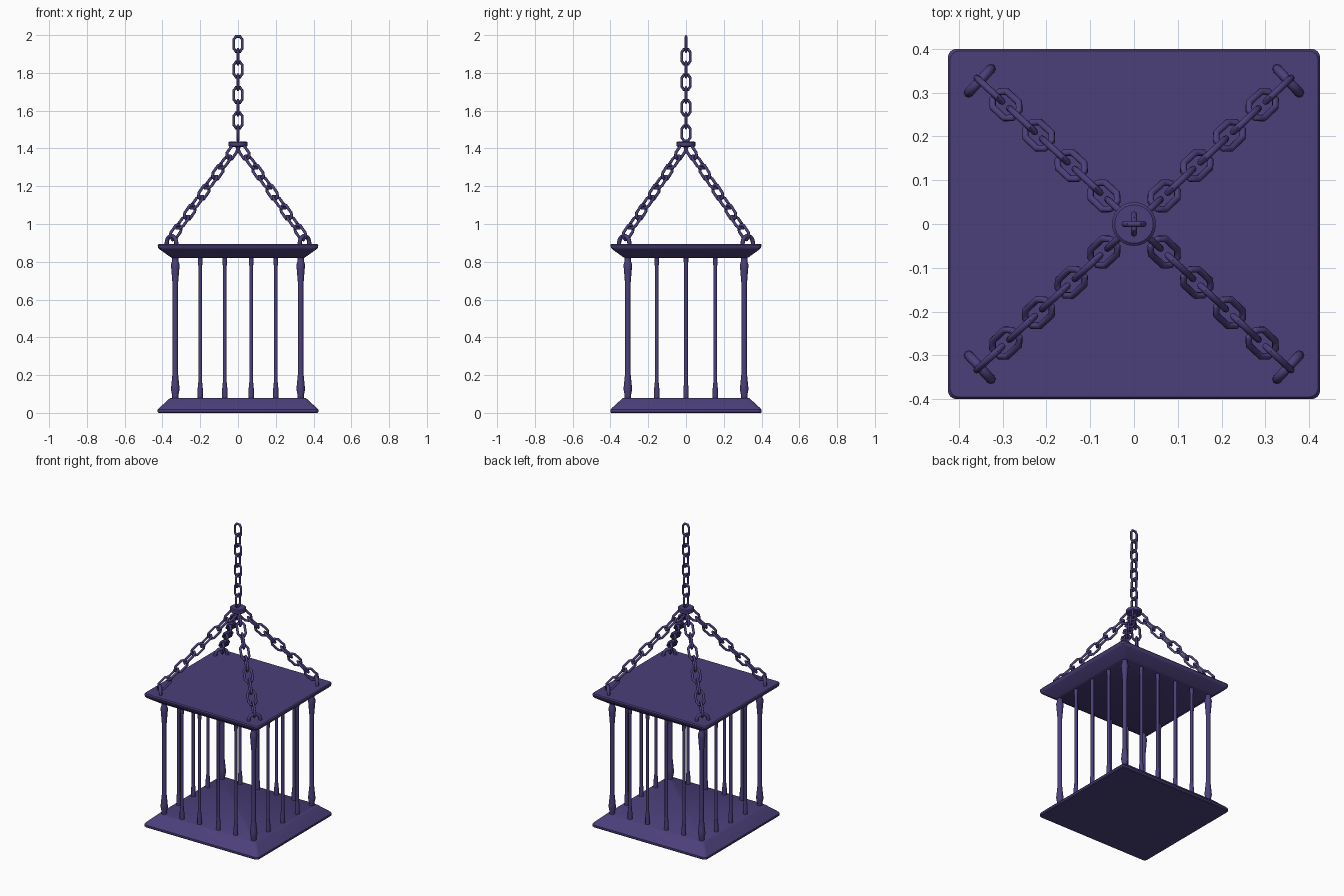
import bpy, bmesh, math
from mathutils import Vector, Matrix

cube = bpy.data.objects.get("Cube")
if cube:
    bpy.data.objects.remove(cube, do_unlink=True)

iron = bpy.data.materials.new("purple_iron")
iron.use_nodes = True
COLOUR = (0.072, 0.05, 0.195, 1)
iron.diffuse_color = COLOUR
iron.node_tree.nodes["Principled BSDF"].inputs["Base Color"].default_value = COLOUR


def finish(name, bm, angle=35):
    bmesh.ops.recalc_face_normals(bm, faces=bm.faces)
    mesh = bpy.data.meshes.new(name)
    bm.to_mesh(mesh)
    bm.free()
    obj = bpy.data.objects.new(name, mesh)
    bpy.context.collection.objects.link(obj)
    mesh.materials.append(iron)
    bpy.ops.object.select_all(action='DESELECT')
    obj.select_set(True)
    bpy.context.view_layer.objects.active = obj
    bpy.ops.object.shade_smooth_by_angle(angle=math.radians(angle))
    return obj


def loft(bm, rings, closed=False):
    """Skin a list of point rings, capping the ends unless closed."""
    rings = [[bm.verts.new(p) for p in ring] for ring in rings]
    n = len(rings[0])
    pairs = list(zip(rings, rings[1:]))
    if closed:
        pairs.append((rings[-1], rings[0]))
    else:
        bm.faces.new(rings[0])
        bm.faces.new(rings[-1])
    for a, b in pairs:
        for i in range(n):
            j = (i + 1) % n
            bm.faces.new((a[i], a[j], b[j], b[i]))


def lathe(bm, profile, x=0, y=0, sides=12):
    turns = [math.tau * i / sides for i in range(sides)]
    loft(bm, [[(x + r * math.cos(t), y + r * math.sin(t), z) for t in turns]
              for r, z in profile])


def tube(bm, path, radius, frame, closed, sides=8):
    """Sweep a round wire along a flat path of (across, along) points."""
    pts = [Vector((u, 0, v)) for u, v in path]
    rings = []
    for i, p in enumerate(pts):
        before = pts[i - 1] if closed or i else p
        after = pts[(i + 1) % len(pts)] if closed or i + 1 < len(pts) else p
        d1 = (p - before).normalized() if p != before else (after - p).normalized()
        d2 = (after - p).normalized() if p != after else d1
        tangent = (d1 + d2).normalized()
        side = Vector((tangent.z, 0, -tangent.x)) / max(tangent.dot(d1), 0.5)
        turns = [math.tau * k / sides for k in range(sides)]
        rings.append([frame @ (p + radius * (side * math.cos(t) + Vector((0, math.sin(t), 0))))
                      for t in turns])
    loft(bm, rings, closed)


def make_frame(centre, across, along):
    normal = along.cross(across)
    return Matrix.Translation(centre) @ Matrix((across, normal, along)).transposed().to_4x4()


def link(bm, centre, across, along, scale=1.0):
    quarter = [(0.011, 0.040), (0.022, 0.024)]
    path = (quarter + [(u, -v) for u, v in reversed(quarter)]
            + [(-u, -v) for u, v in quarter] + [(-u, v) for u, v in reversed(quarter)])
    path = [(u * scale, v * scale) for u, v in path]
    tube(bm, path, 0.007 * scale, make_frame(centre, across, along), True)


def plate(name, profile):
    """Rounded rectangle slab; profile holds (inset, height)."""
    bm = bmesh.new()
    rings = []
    for inset, z in profile:
        hx, hy, r = 0.425 - inset, 0.4 - inset, 0.02
        ring = []
        for q, (sx, sy) in enumerate([(1, 1), (-1, 1), (-1, -1), (1, -1)]):
            for k in range(5):
                t = (q + k / 4) * math.pi / 2
                ring.append((sx * (hx - r) + r * math.cos(t), sy * (hy - r) + r * math.sin(t), z))
        rings.append(ring)
    loft(bm, rings)
    return finish(name, bm)


# Floor and roof slabs, sloping towards the bars
plate("floor_plate", [(0.004, 0), (0, 0.005), (0, 0.017), (0.008, 0.026), (0.058, 0.072), (0.068, 0.08)])
plate("roof_plate", [(0.076, 0.82), (0.066, 0.826), (0.01, 0.866), (0.003, 0.873), (0, 0.888), (0.005, 0.895)])

# Turned corner posts and thin bars
CX, CY = 0.332, 0.308
post = [(0.016, 0.07), (0.018, 0.1), (0.023, 0.125), (0.021, 0.145), (0.0145, 0.21),
        (0.0145, 0.68), (0.021, 0.76), (0.023, 0.785), (0.018, 0.8), (0.016, 0.83)]
bar = [(0.014, 0.07), (0.014, 0.125), (0.01, 0.165), (0.01, 0.775), (0.012, 0.8), (0.012, 0.83)]
for side_x, side in ((1, "left"), (-1, "right")):
    for side_y, end in ((-1, "front"), (1, "back")):
        bm = bmesh.new()
        lathe(bm, post, side_x * CX, side_y * CY)
        finish(f"{end}_{side}_post", bm)
    bm = bmesh.new()
    for y in (-0.155, 0, 0.155):
        lathe(bm, bar, side_x * CX, y)
    finish(f"{side}_bars", bm)
for side_y, end in ((-1, "front"), (1, "back")):
    bm = bmesh.new()
    for x in (-0.2, -0.07, 0.07, 0.2):
        lathe(bm, bar, x, side_y * CY)
    finish(f"{end}_bars", bm)

# Disc joining the chains
bm = bmesh.new()
lathe(bm, [(0.044, 1.408), (0.05, 1.413), (0.05, 1.432), (0.044, 1.437)], sides=24)
finish("chain_disc", bm)

# Hanging chain
X, Y, Z = Vector((1, 0, 0)), Vector((0, 1, 0)), Vector((0, 0, 1))
bm = bmesh.new()
for i in range(8):
    link(bm, Vector((0, 0, 1.953 - 0.0675 * i)), Y if i % 2 else X, Z)
finish("hanging_chain", bm, 50)

# Four slanted chains, each held by an arched eye on the roof
top = Vector((0, 0, 1.425))
arch = [(0.037, 0.88)] + [(0.037 * math.cos(math.pi * k / 10), 0.9 + 0.037 * math.sin(math.pi * k / 10))
                          for k in range(11)] + [(-0.037, 0.88)]
for sx, side in ((1, "left"), (-1, "right")):
    for sy, end in ((-1, "front"), (1, "back")):
        foot = Vector((sx * 0.352, sy * 0.327, 0.925))
        along = (foot - top).normalized()
        flat = along.cross(Z).normalized()
        upright = flat.cross(along)
        bm = bmesh.new()
        for i in range(9):
            centre = top + along * (0.062 + 0.0735 * i)
            link(bm, centre, flat if i % 2 else upright, along, 1.1)
        finish(f"{end}_{side}_chain", bm, 50)
        bm = bmesh.new()
        tube(bm, arch, 0.011, make_frame(Vector((foot.x, foot.y, 0)), flat, Z), False)
        finish(f"{end}_{side}_eye", bm, 50)
